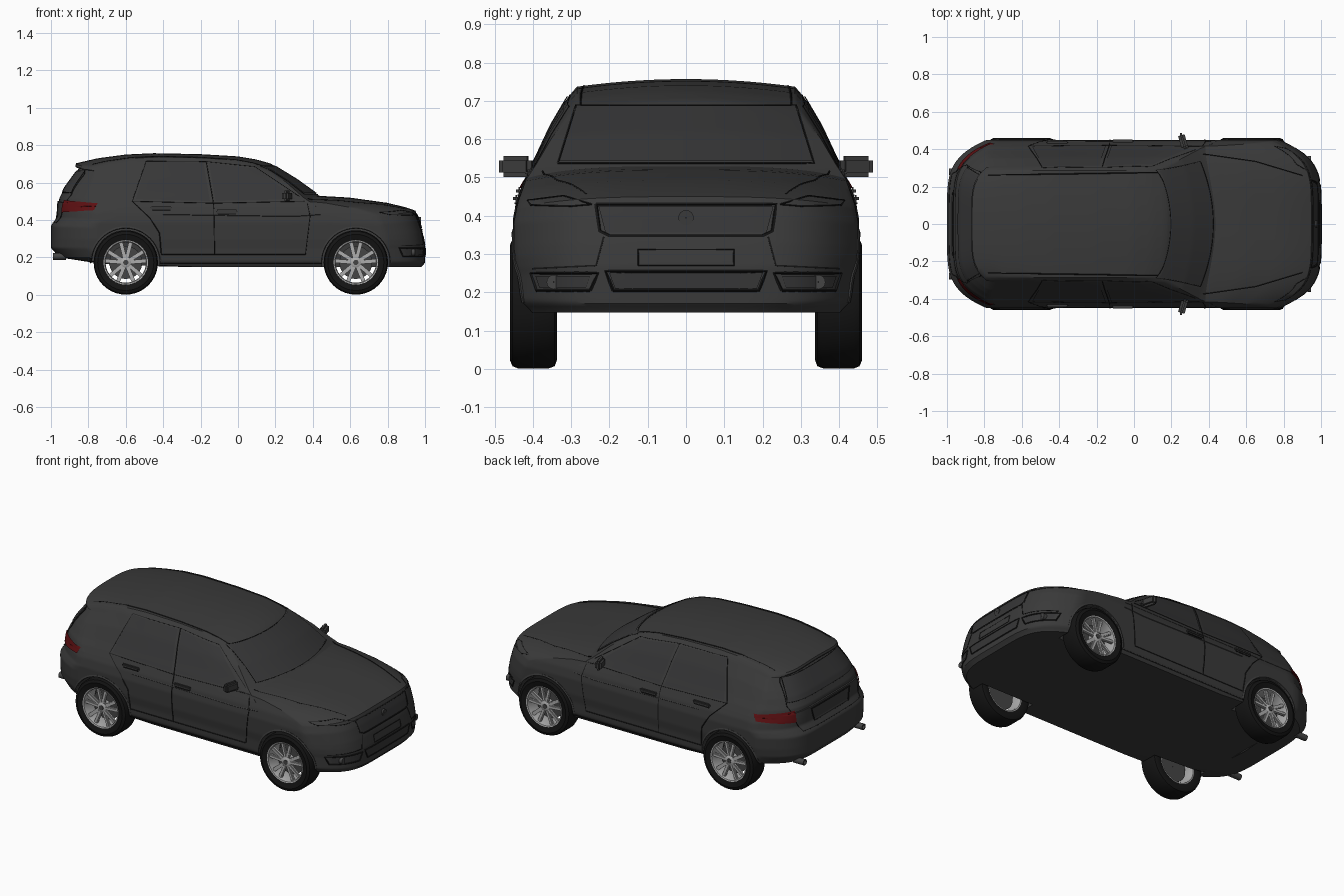
import bpy, bmesh, math
from mathutils import Vector
from mathutils.bvhtree import BVHTree

if "Cube" in bpy.data.objects:
    bpy.data.objects.remove(bpy.data.objects["Cube"])


def mat(name, r, g, b):
    m = bpy.data.materials.new(name)
    m.diffuse_color = (r, g, b, 1)
    m.use_nodes = True
    m.node_tree.nodes["Principled BSDF"].inputs["Base Color"].default_value = m.diffuse_color
    return m


PAINT = mat("charcoal paint", .042, .042, .042)
GLASS = mat("dark glass", .037, .037, .038)
SEAM = mat("black seam", .008, .008, .008)
RUBBER = mat("tyre rubber", .007, .007, .007)
SILVER = mat("wheel silver", .42, .42, .42)
DARK = mat("brake grey", .06, .06, .06)
RED = mat("tail red", .11, .005, .006)


def table(v, pts):
    """Piecewise linear lookup."""
    if v <= pts[0][0]:
        return pts[0][1]
    for (a, p), (b, q) in zip(pts, pts[1:]):
        if v <= b:
            return p + (q - p) * (v - a) / (b - a)
    return pts[-1][1]


def finish(name, bm, material, angle=35):
    bmesh.ops.recalc_face_normals(bm, faces=bm.faces)
    me = bpy.data.meshes.new(name)
    bm.to_mesh(me)
    bm.free()
    return add(name, me, material, angle)


def add(name, me, material, angle=35):
    me.materials.clear()
    me.materials.append(material)
    me.shade_smooth()
    me.set_sharp_from_angle(angle=math.radians(angle))
    ob = bpy.data.objects.new(name, me)
    bpy.context.collection.objects.link(ob)
    return ob


def mapped_box(name, fn, material):
    """Subdivided cube whose points are moved by fn(u, t, w)."""
    bm = bmesh.new()
    bmesh.ops.create_cube(bm, size=2)
    bmesh.ops.subdivide_edges(bm, edges=bm.edges[:], cuts=39, use_grid_fill=True)
    for v in bm.verts:
        u, t, w = v.co
        t = .5 * t + .5 * math.sin(t * math.pi / 2)
        v.co = fn(u, t, (w + 1) / 2)
    return finish(name, bm, material)


# Lower body: bumpers, doors, fenders and bonnet
TOP = [(-1, .50), (-.9, .52), (.45, .53), (.64, .52), (.85, .492), (.95, .468), (1, .45)]
BOTTOM = [(-1, .20), (-.8, .165), (-.4, .15), (1, .148)]
NOSE = [(.15, .98), (.17, 1), (.27, 1), (.33, .988), (.40, .968), (.45, .948), (.52, .93)]
TAIL = [(.15, .90), (.2, .955), (.25, 1), (.37, 1), (.415, .968), (.50, .965)]
WIDTH = [(.15, .42), (.18, .438), (.25, .44), (.3, .447), (.4, .45), (.46, .44), (.53, .415)]


def lower_fn(u, t, w):
    b = table(u, BOTTOM)
    z = b + (table(u, TOP) - b) * w
    end = table(z, NOSE if u > 0 else TAIL)
    x = u * (end - .21 * abs(t) ** 5)
    return x, t * table(z, WIDTH), z - .028 * abs(t) ** 3 * w ** 2


# Cabin: screens, side windows and roof
ROOF = [(-.88, .70), (-.75, .73), (-.6, .75), (-.45, .757), (-.2, .752), (0, .74), (.1, .723), (.18, .70)]
SCREEN = [(0, .53), (.25, .437), (.63, .315), (1, .175)]
HATCH = [(0, -.962), (.2, -.955), (.45, -.925), (.9, -.848), (.93, -.872), (1, -.865)]
CABIN_W = [(0, .43), (.15, .413), (.3, .392), (.62, .352), (.9, .308), (1, .285)]


def cabin_fn(u, t, w):
    k, a = (u + 1) / 2, abs(t)
    f = table(w, SCREEN) - (.11 - .08 * w) * a * a
    r = table(w, HATCH) + (.2 - .13 * w) * a ** 5
    xt = -.865 + 1.04 * k
    z = .47 + (table(xt, ROOF) - .47) * w
    return r + (f - r) * k, t * table(w, CABIN_W), z - .02 * a * a * w


body = mapped_box("lower_body", lower_fn, PAINT)
cabin = mapped_box("cabin", cabin_fn, PAINT)

verts, polys = [], []
for ob in (body, cabin):
    n = len(verts)
    verts += [v.co.copy() for v in ob.data.vertices]
    polys += [[n + i for i in p.vertices] for p in ob.data.polygons]
SKIN = BVHTree.FromPolygons(verts, polys)


def project(o, d, lift):
    """Drop a point onto the bodywork."""
    o, d = Vector(o), Vector(d)
    p, n, _, _ = SKIN.ray_cast(o, d)
    if p is None:
        p, n, _, _ = SKIN.find_nearest(o + d * 2)
    return p + (n if n.dot(d) < 0 else -n) * lift


# Ray set-ups: a, b are the two coordinates seen in that direction
def side(s):
    return lambda a, b: ((a, 2 * s, b), (0, -s, 0))


def front(a, b):
    return (2.5, a, b), (-1, 0, 0)


def rear(a, b):
    return (-2.5, a, b), (1, 0, 0)


def above(a, b):
    return (a, b, 2), (0, 0, -1)


def corner(s):
    def ray(a, b):
        c, q = math.cos(math.radians(a)), s * math.sin(math.radians(a))
        return (-.70 - c, s * .22 + q, b), (c, -q, 0)
    return ray


def patch(name, ray, c, material, n=14, lift=.004):
    """Thin plate on the skin, c = four corners in order."""
    bm = bmesh.new()
    c = [Vector(p) for p in c]
    rows = []
    for j in range(n + 1):
        l, r = c[0].lerp(c[3], j / n), c[1].lerp(c[2], j / n)
        rows.append([bm.verts.new(project(*ray(*l.lerp(r, i / n)), lift)) for i in range(n + 1)])
    for p, q in zip(rows, rows[1:]):
        for i in range(n):
            bm.faces.new((p[i], p[i + 1], q[i + 1], q[i]))
    return finish(name, bm, material)


def line(name, ray, pts, radius=.0028, material=SEAM, closed=False, step=.03):
    """Thin bead that follows the skin."""
    pts = [Vector(p) for p in pts]
    if closed:
        pts.append(pts[0])
    path = [pts[0]]
    for a, b in zip(pts, pts[1:]):
        n = max(1, math.ceil((b - a).length / step))
        path += [a.lerp(b, (i + 1) / n) for i in range(n)]
    cu = bpy.data.curves.new(name, 'CURVE')
    cu.dimensions, cu.bevel_depth, cu.bevel_resolution = '3D', radius, 0
    sp = cu.splines.new('POLY')
    sp.points.add(len(path) - 1)
    for q, p in zip(sp.points, path):
        q.co = (*project(*ray(*p), 0), 1)
    tmp = bpy.data.objects.new(name + "_path", cu)
    bpy.context.collection.objects.link(tmp)
    me = bpy.data.meshes.new_from_object(tmp.evaluated_get(bpy.context.evaluated_depsgraph_get()))
    bpy.data.objects.remove(tmp)
    return add(name, me, material)


def box(name, loc, size, material, rot=(0, 0, 0), bevel=.006):
    bm = bmesh.new()
    bmesh.ops.create_cube(bm, size=1)
    for v in bm.verts:
        v.co = Vector(size) * v.co
    bmesh.ops.bevel(bm, geom=bm.edges[:], offset=bevel, segments=2, affect='EDGES')
    ob = finish(name, bm, material)
    ob.location, ob.rotation_euler = loc, rot
    return ob


def lathe(name, prof, material, loc, n=40, closed=True):
    """Spin (radius, y) points about the y axis."""
    bm = bmesh.new()
    rings = [[bm.verts.new((r * math.cos(i * math.tau / n), y, r * math.sin(i * math.tau / n)))
              for i in range(n)] for r, y in prof]
    for a, b in zip(rings, rings[1:] + rings[:1] if closed else rings[1:]):
        for i in range(n):
            bm.faces.new((a[i], a[i - 1], b[i - 1], b[i]))
    if not closed:
        bm.faces.new(rings[0])
        bm.faces.new(rings[-1])
    ob = finish(name, bm, material)
    ob.location = loc
    return ob


WHEELS = [("rear", -.60), ("front", .63)]
for s, tag in ((1, "left"), (-1, "right")):
    sd = side(s)
    # Side glass and door gaps
    patch("rear_door_glass_" + tag, sd, [(-.545, .51), (-.15, .50), (-.185, .705), (-.49, .71)], GLASS)
    patch("front_door_glass_" + tag, sd, [(-.12, .50), (.31, .51), (.10, .672), (-.155, .703)], GLASS)
    line("rear_door_gap_" + tag, sd, [(-.49, .715), (-.565, .50), (-.47, .41), (-.42, .33), (-.41, .215)])
    line("middle_door_gap_" + tag, sd, [(-.17, .71), (-.13, .48), (-.125, .215)])
    line("front_door_gap_" + tag, sd, [(.37, .49), (.385, .42), (.36, .215)])
    line("door_top_gap_" + tag, sd, [(-.49, .715), (-.17, .712), (.09, .685), (.33, .525)], .002)
    line("belt_line_" + tag, sd, [(-.565, .50), (-.13, .49), (.35, .50)], .0022)
    line("door_base_gap_" + tag, sd, [(-.41, .215), (.36, .215)], .0022)
    line("sill_line_" + tag, sd, [(-.42, .168), (.45, .168)], .004)
    line("shoulder_crease_" + tag, sd, [(-.40, .43), (.3, .42), (.44, .43)], .003, PAINT)
    # Handles, mirrors and rails
    for x, z in ((-.41, .463), (-.06, .443)):
        p = project(*sd(x, z), .005)
        box("door_handle_" + tag, p, (.115, .016, .02), PAINT)
        box("handle_slot_" + tag, p - Vector((0, s * .002, .012)), (.10, .012, .008), SEAM, bevel=.002)
    box("mirror_" + tag, (.262, s * .444, .529), (.036, .088, .055), PAINT, (0, 0, s * .28), .012)
    box("mirror_arm_" + tag, (.28, s * .395, .512), (.03, .05, .018), PAINT)
    line("roof_seam_" + tag, above, [(.13, s * .276), (-.2, s * .27), (-.78, s * .262)], .003)
    # Wheel arch lips
    for end, wx in WHEELS:
        arc = [(wx + .187 * math.cos(a * math.pi / 24), .173 + .187 * math.sin(a * math.pi / 24))
               for a in range(25)]
        line(f"{end}_arch_lip_{tag}", sd, arc, .007, PAINT)
    # Lamps and bonnet edges
    patch("tail_light_" + tag, corner(s), [(17, .44), (72, .45), (76, .488), (17, .505)], RED, 18, .006)
    line("headlight_edge_" + tag, front, [(s * .245, .43), (s * .30, .425), (s * .405, .428),
                                          (s * .415, .44), (s * .32, .452)], closed=True)
    line("fog_light_edge_" + tag, front, [(s * .25, .205), (s * .39, .205), (s * .405, .25), (s * .23, .25)],
         .004, closed=True)
    patch("fog_light_bezel_" + tag, front, [(s * .26, .212), (s * .38, .212), (s * .39, .243), (s * .25, .243)],
          GLASS)
    lathe("fog_lamp_" + tag, [(.001, -.01), (.019, -.01), (.019, .01), (.001, .01)], DARK,
          project(*front(s * .345, .227), 0), 20).rotation_euler = (0, 0, math.pi / 2)
    line("bonnet_edge_" + tag, above, [(.37, s * .375), (.65, s * .335), (.90, s * .26)])
    line("bumper_edge_" + tag, front, [(s * .215, .345), (s * .235, .27), (s * .40, .262)], .003)
    line("hatch_edge_" + tag, rear, [(s * .27, .67), (s * .315, .53), (s * .29, .43), (s * .27, .385)])
    lathe("exhaust_tip_" + tag, [(.012, -.035), (.018, -.035), (.018, .035), (.012, .035)], DARK,
          (-.955, s * .28, .205), 20).rotation_euler = (0, 0, math.pi / 2)

# Screens
patch("windscreen", front, [(-.33, .54), (.33, .54), (.285, .685), (-.285, .685)], GLASS, 20)
line("windscreen_edge", front, [(-.335, .537), (.335, .537), (.288, .688), (-.288, .688)], .003, closed=True)
patch("rear_glass", rear, [(-.30, .55), (.30, .55), (.255, .66), (-.255, .66)], GLASS, 20)
line("rear_glass_edge", rear, [(-.305, .547), (.305, .547), (.258, .663), (-.258, .663)], .003, closed=True)
# Grille, plates and intakes
line("grille_frame", front, [(-.235, .43), (.235, .43), (.225, .36), (.20, .348), (-.20, .348), (-.225, .36)],
     .005, closed=True)
patch("grille", front, [(-.21, .355), (.21, .355), (.228, .424), (-.228, .424)], GLASS)
lathe("grille_disc", [(.001, -.01), (.02, -.01), (.02, .01), (.001, .01)], PAINT,
      project(*front(0, .395), 0), 24).rotation_euler = (0, 0, math.pi / 2)
line("front_plate_edge", front, [(-.125, .27), (.125, .27), (.125, .312), (-.125, .312)], .002, closed=True)
line("lower_intake_edge", front, [(-.19, .205), (.19, .205), (.21, .255), (-.21, .255)], .004, closed=True)
patch("lower_intake", front, [(-.185, .21), (.185, .21), (.20, .25), (-.20, .25)], GLASS)
line("rear_plate_recess", rear, [(-.16, .41), (.16, .41), (.18, .485), (-.18, .485)], .004, closed=True)
line("rear_bumper_line", rear, [(-.27, .385), (.27, .385)])

# Wheel wells cut from the body
for end, wx in WHEELS:
    for s in (1, -1):
        cut = lathe("well_cutter", [(.181, .325), (.181, .6)], PAINT, (wx, 0, .173), 48, False)
        if s < 0:
            cut.rotation_euler = (0, 0, math.pi)
        mod = body.modifiers.new("well", 'BOOLEAN')
        mod.object, mod.operation, mod.solver = cut, 'DIFFERENCE', 'EXACT'
        cut.hide_render = True
me = bpy.data.meshes.new_from_object(body.evaluated_get(bpy.context.evaluated_depsgraph_get()))
for ob in [o for o in bpy.data.objects if o.name.startswith("well_cutter")] + [body]:
    bpy.data.objects.remove(ob)
add("lower_body", me, PAINT)

# Wheels: tyre, rim, paired spokes, hub and brake disc
TYRE = [(.118, .345), (.15, .337), (.166, .343), (.172, .36), (.172, .438), (.166, .453), (.15, .46), (.118, .452)]
RIM = [(.119, .345), (.122, .35), (.122, .448), (.119, .454), (.112, .452), (.108, .435), (.108, .36), (.112, .345)]
for end, wx in WHEELS:
    for s, tag in ((1, "left"), (-1, "right")):
        c = Vector((wx, 0, .173))
        for part, prof, m in (("tyre", TYRE, RUBBER), ("rim", RIM, SILVER),
                              ("hub", [(.001, .40), (.03, .40), (.03, .44), (.02, .446), (.001, .446)], SILVER),
                              ("hub_cap", [(.001, .44), (.014, .44), (.014, .449), (.001, .449)], DARK),
                              ("brake_disc", [(.001, .385), (.088, .385), (.088, .395), (.001, .395)], DARK)):
            lathe(f"{end}_{part}_{tag}", [(r, y * s) for r, y in prof], m, c)
        for i in range(10):
            a = math.tau * (i // 2) / 5 + math.pi / 2 + (.24 if i % 2 else -.24)
            d = Vector((math.cos(a), 0, math.sin(a)))
            box(f"{end}_spoke_{tag}", c + d * .068 + Vector((0, s * .434, 0)), (.09, .018, .021), SILVER,
                (0, -a, 0), .004)
